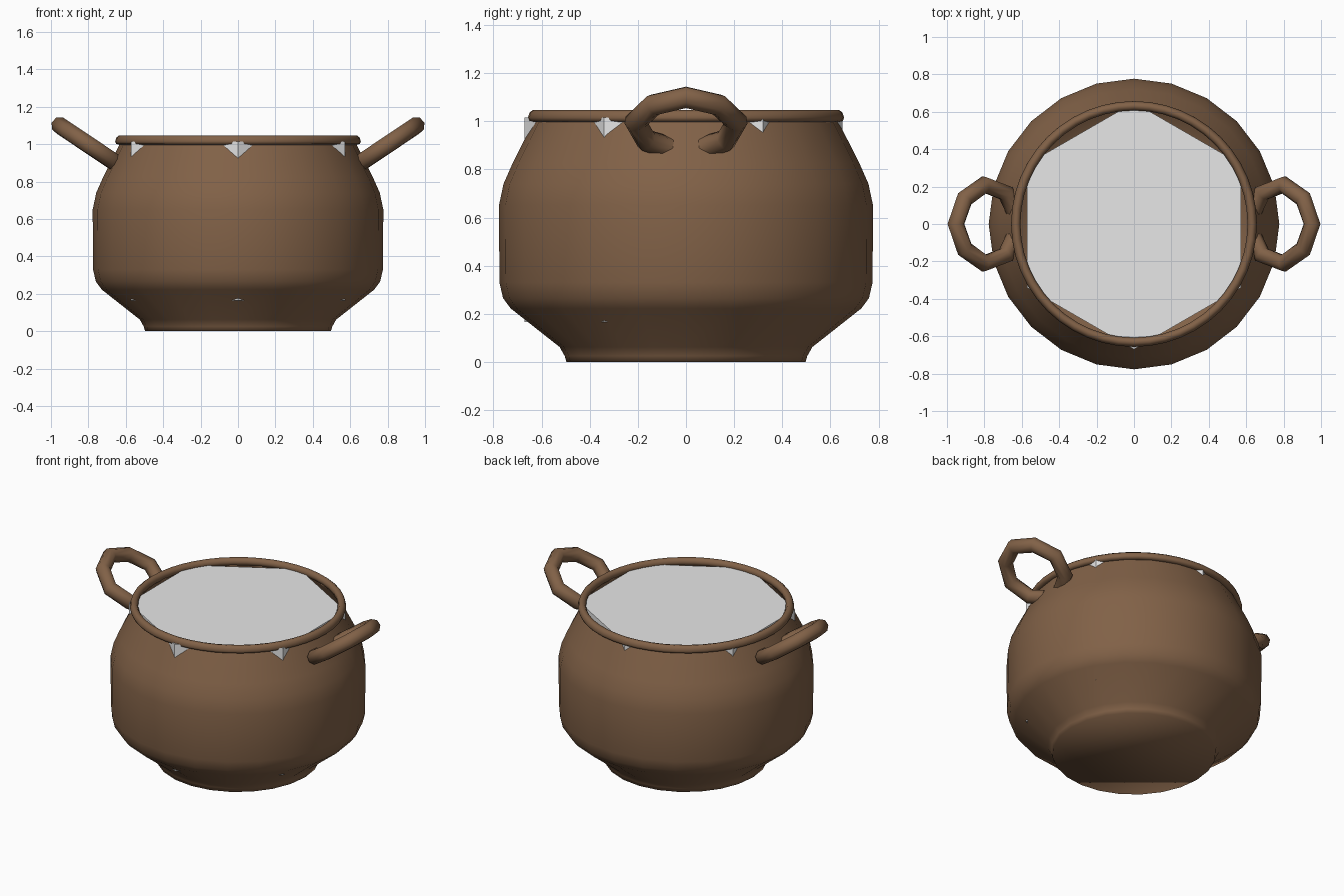
import bpy, bmesh, math

if "Cube" in bpy.data.objects:
    bpy.data.objects.remove(bpy.data.objects["Cube"])


def material(name, rgb):
    m = bpy.data.materials.new(name)
    m.diffuse_color = (*rgb, 1)
    m.use_nodes = True
    m.node_tree.nodes["Principled BSDF"].inputs["Base Color"].default_value = m.diffuse_color
    return m


brown = material("brown clay", (0.22, 0.12, 0.063))
gray = material("light gray", (0.8, 0.8, 0.8))


def finish(name, bm, mat, smooth):
    bmesh.ops.recalc_face_normals(bm, faces=bm.faces)
    for f in bm.faces:
        f.smooth = smooth
    me = bpy.data.meshes.new(name)
    bm.to_mesh(me)
    bm.free()
    me.materials.append(mat)
    ob = bpy.data.objects.new(name, me)
    bpy.context.collection.objects.link(ob)
    return ob


def lathe(name, profile, n, mat, smooth=True, closed=False, cy=0.0):
    """Spin (radius, z) points; cap both ends, or join them when closed."""
    bm = bmesh.new()
    angles = [math.pi / 2 + 2 * math.pi * i / n for i in range(n)]
    rings = [[bm.verts.new((r * math.cos(a), cy + r * math.sin(a), z)) for a in angles]
             for r, z in profile]
    pairs = list(zip(rings, rings[1:]))
    if closed:
        pairs.append((rings[-1], rings[0]))
    for a, b in pairs:
        for i in range(n):
            j = (i + 1) % n
            bm.faces.new((a[i], a[j], b[j], b[i]))
    if not closed:
        bm.faces.new(rings[0])
        bm.faces.new(rings[-1])
    return finish(name, bm, mat, smooth)


# Pot body: outer wall, then a thin inner wall back down to the floor
outer = [(0.497, 0.0), (0.504, 0.025), (0.525, 0.062), (0.728, 0.222), (0.76, 0.265),
         (0.775, 0.33), (0.777, 0.65), (0.758, 0.74), (0.72, 0.826), (0.637, 0.99),
         (0.63, 1.005)]
inner = [(r - 0.015, max(z, 0.04)) for r, z in reversed(outer[2:])]
lathe("pot_body", outer + inner, 24, brown)

# Rolled rim
lathe("pot_rim", [(0.635, 0.996), (0.652, 1.002), (0.657, 1.015), (0.65, 1.036),
                  (0.636, 1.047), (0.618, 1.043), (0.607, 1.025), (0.612, 1.002)],
      48, brown, closed=True)

# Six-sided contents whose corners poke through the wall
lathe("contents", [(0.66, 0.165), (0.66, 1.015)], 6, gray, smooth=False, cy=-0.01)

# Two tilted loop handles
half = [(0.64, 0.075), (0.685, 0.165), (0.80, 0.21), (0.905, 0.135)]
path = half + [(0.952, 0.0)] + [(x, -y) for x, y in reversed(half)]
for side, name in ((1, "right_handle"), (-1, "left_handle")):
    cu = bpy.data.curves.new(name, 'CURVE')
    cu.dimensions = '3D'
    cu.bevel_depth = 0.047
    cu.bevel_resolution = 2
    cu.use_fill_caps = True
    sp = cu.splines.new('POLY')
    sp.points.add(len(path) - 1)
    for p, (x, y) in zip(sp.points, path):
        p.co = (side * x, y, 0.89 + (x - 0.64) * 0.67, 1)
    sp.use_smooth = True
    cu.materials.append(brown)
    ob = bpy.data.objects.new(name, cu)
    bpy.context.collection.objects.link(ob)
